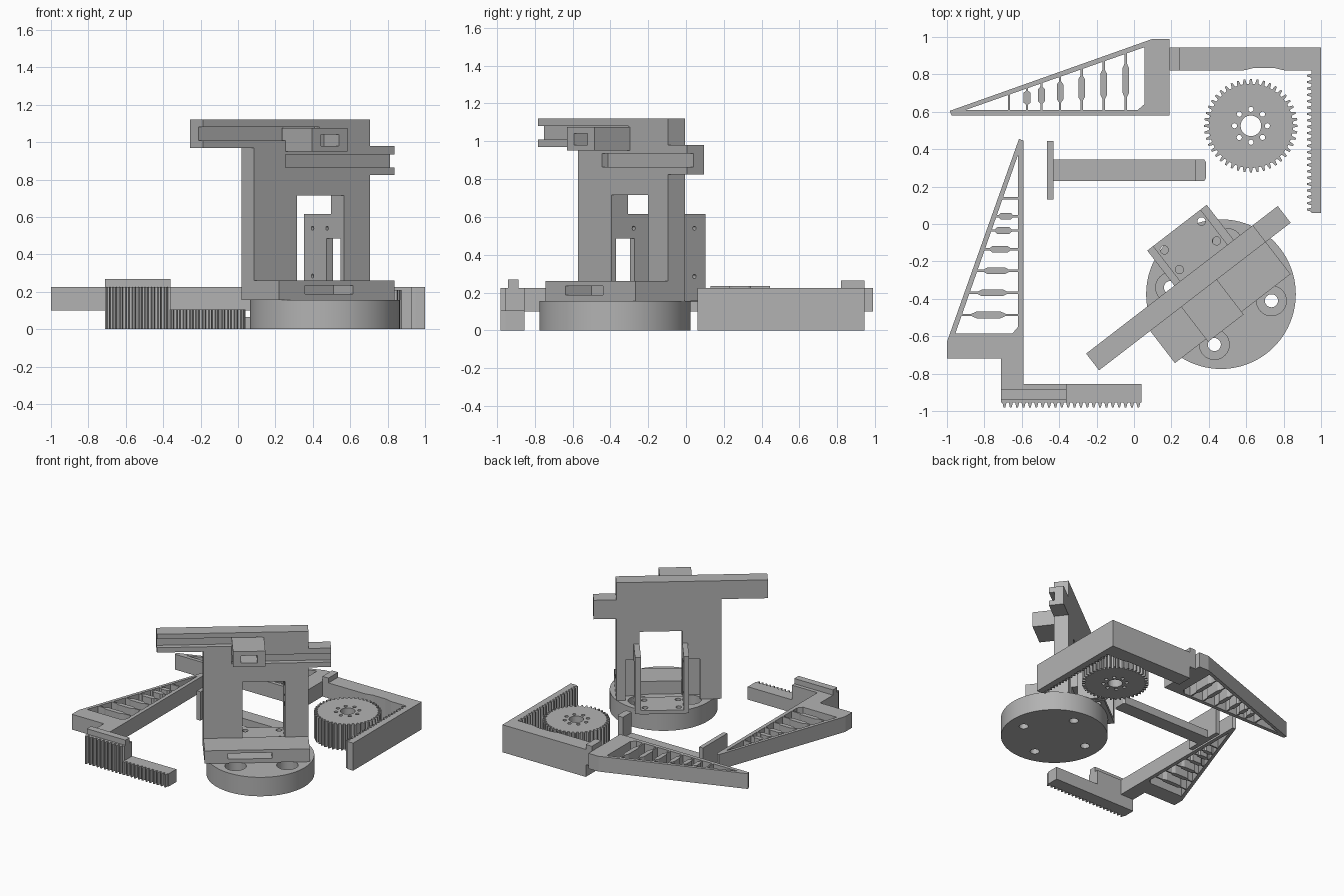
import bpy, bmesh, math
from mathutils import Matrix, Vector

if "Cube" in bpy.data.objects:
    bpy.data.objects.remove(bpy.data.objects["Cube"])

grey = bpy.data.materials.new("plain grey")
grey.diffuse_color = (0.45, 0.45, 0.45, 1)
grey.use_nodes = True
grey.node_tree.nodes["Principled BSDF"].inputs["Base Color"].default_value = grey.diffuse_color


def prism(name, pts, z0, z1):
    """Extrude a flat outline between two heights."""
    bm = bmesh.new()
    face = bm.faces.new([bm.verts.new((x, y, z0)) for x, y in pts])
    top = bmesh.ops.extrude_face_region(bm, geom=[face])["geom"]
    bmesh.ops.translate(bm, vec=(0, 0, z1 - z0),
                        verts=[g for g in top if isinstance(g, bmesh.types.BMVert)])
    bmesh.ops.recalc_face_normals(bm, faces=bm.faces)
    mesh = bpy.data.meshes.new(name)
    bm.to_mesh(mesh)
    bm.free()
    mesh.materials.append(grey)
    ob = bpy.data.objects.new(name, mesh)
    bpy.context.collection.objects.link(ob)
    return ob


def box(name, x0, x1, y0, y1, z0, z1):
    return prism(name, [(x0, y0), (x1, y0), (x1, y1), (x0, y1)], z0, z1)


def ring(cx, cy, r, n):
    return [(cx + r * math.cos(2 * math.pi * i / n), cy + r * math.sin(2 * math.pi * i / n))
            for i in range(n)]


def pin(cx, cy, r, z0, z1, n=24):
    return prism("cutter", ring(cx, cy, r, n), z0, z1)


def side_pin(y, z, r):
    """Cutter cylinder running along x."""
    ob = pin(0, 0, r, -0.5, 0.5, 12)
    ob.data.transform(Matrix.Translation((0, y, z)) @ Matrix.Rotation(math.pi / 2, 4, 'Y'))
    return ob


def combine(ob, others, op='DIFFERENCE'):
    """Apply booleans and delete the helper objects."""
    bpy.context.view_layer.objects.active = ob
    for other in others:
        mod = ob.modifiers.new("bool", 'BOOLEAN')
        mod.operation, mod.object, mod.solver = op, other, 'EXACT'
        bpy.ops.object.modifier_apply(modifier=mod.name)
        bpy.data.objects.remove(other)
    return ob


def smooth(ob):
    bpy.ops.object.select_all(action='DESELECT')
    bpy.context.view_layer.objects.active = ob
    ob.select_set(True)
    bpy.ops.object.shade_smooth_by_angle(angle=math.radians(25))


# Round base with four counterbored holes
CX, CY = 0.465, -0.375
base = prism("round_base", ring(CX, CY, 0.40, 96), 0, 0.155)
cuts = []
for k in range(4):
    a = math.radians(-7.5 + 90 * k)
    hx, hy = CX + 0.272 * math.cos(a), CY + 0.272 * math.sin(a)
    cuts += [pin(hx, hy, 0.035, -0.1, 0.3), pin(hx, hy, 0.08, 0.07, 0.3, 32)]
smooth(combine(base, cuts))

# Tower, built square to its own axes and turned afterwards
WL, WR, WF, WB = -0.42, 0.36, 0.075, 0.188
wall = box("tower_wall", WL, WR, WF, WB, 0.155, 0.97)
top_bar = box("top_bar", -0.765, WR, WF, WB, 0.97, 1.12)
side_bar = box("side_bar", -0.25, 0.528, WF, WB, 0.825, 0.98)
foot = box("tower_foot", WL, WR, -0.142, WF + 0.01, 0.155, 0.26)
combine(wall, [top_bar, side_bar], 'UNION')
combine(wall, [
    box("cutter", -0.13, 0.187, 0, 0.3, 0.1, 0.715),            # doorway
    box("cutter", -0.26, 0.29, 0.105, 0.3, 0.1, 0.485),         # rear pocket
    box("cutter", -0.9, 0.02, 0, WF + 0.041, 1.01, 1.08),       # upper groove
    box("cutter", -0.21, 0.7, 0, WF + 0.041, 0.865, 0.935),     # lower groove
])
combine(foot, [box("cutter", -0.245, 0.08, -0.3, 0.03, 0.188, 0.235)])
slider = box("slider_block", -0.21, 0.03, -0.16, WF + 0.03, 0.95, 1.075)
combine(slider, [box("cutter", -0.15, -0.03, -0.3, -0.03, 0.98, 1.04)])
tower = [wall, foot, slider]

# Motor bracket: two drilled cheeks and a floor
for side, u0, u1 in (("left", -0.17, -0.13), ("right", 0.187, 0.231)):
    cheek = box(side + "_cheek", u0, u1, WB, 0.425, 0.155, 0.615)
    combine(cheek, [box("cutter", -0.5, 0.5, 0.1, 0.23, 0.18, 0.485)]
            + [side_pin(v, z, 0.011) for v, z in ((0.225, 0.54), (0.352, 0.54), (0.352, 0.285))])
    tower.append(cheek)
floor = box("bracket_floor", -0.15, 0.2, WB, 0.425, 0.15, 0.18)
combine(floor, [pin(u, v, 0.022, 0, 0.3, 16) for u in (-0.096, 0.155) for v in (0.24, 0.372)])
tower.append(floor)
turn = Matrix.Translation((CX, CY, 0)) @ Matrix.Rotation(math.radians(37.6), 4, 'Z')
for ob in tower:
    ob.data.transform(turn)

# Gear
GX, GY, TEETH = 0.625, 0.525, 44
outline = []
for i in range(TEETH):
    for f, r in ((-0.30, 0.225), (-0.14, 0.250), (0.14, 0.250), (0.30, 0.225)):
        a = 2 * math.pi * (i + f) / TEETH
        outline.append((GX + r * math.cos(a), GY + r * math.sin(a)))
gear = prism("gear", outline, 0, 0.21)
combine(gear, [pin(GX, GY, 0.055, -0.1, 0.4, 32)]
        + [pin(x, y, 0.014, -0.1, 0.4, 12) for x, y in ring(GX, GY, 0.088, 8)])


def teeth(start, end, n):
    """Zigzag of (position along rack, height 0..1) for n teeth."""
    p = (end - start) / n
    return [(start + p * (i + f), h) for i in range(n)
            for f, h in ((0.18, 0), (0.36, 1), (0.64, 1), (0.82, 0))]


# Upper rack arm, an L with teeth facing the gear
arm = [(0.19, 0.945), (1.0, 0.945), (1.0, 0.06), (0.95, 0.06)]
arm += [(0.95 - 0.024 * h, t) for t, h in teeth(0.06, 0.81, 22)]
arm += [(0.95, 0.82), (0.81, 0.82), (0.75, 0.834), (0.64, 0.834), (0.58, 0.82), (0.19, 0.82)]
upper_arm = prism("upper_rack_arm", arm, 0, 0.225)
chamfer = prism("cutter", [(0.26, 0.92), (0.26, 0.96), (0.21, 0.96)], 0, 1.0)
chamfer.data.transform(Matrix(((0, 0, 1, 0.1), (0, 1, 0, 0), (1, 0, 0, 0), (0, 0, 0, 1))))
bm = bmesh.new()
bm.from_mesh(chamfer.data)
bmesh.ops.recalc_face_normals(bm, faces=bm.faces)
bm.to_mesh(chamfer.data)
bm.free()
combine(upper_arm, [chamfer, box("cutter", 0.1, 0.245, 0.7, 1.0, -0.1, 0.1)])
box("upper_arm_stop", 0.19, 0.245, 0.82, 0.945, 0.10, 0.265)

# Lower rack arm with a tall toothed half and a guide ridge
for name, x1, n, z0, z1 in (("lower_rack", 0.04, 22, 0, 0.105),
                            ("lower_rack_tall", -0.36, 10, 0.105, 0.225)):
    pts = [(x1, -0.955), (x1, -0.855), (-0.71, -0.855), (-0.71, -0.955)]
    pts += [(t, -0.955 - 0.025 * h) for t, h in teeth(-0.71, -0.71 + n * 0.0341, n)]
    prism(name, pts, z0, z1)
box("guide_ridge", -0.71, -0.36, -0.94, -0.885, 0.225, 0.268)
box("lower_arm_link", -0.71, -0.59, -0.86, -0.70, 0.10, 0.225)


# Two ribbed fingers, the second a mirrored copy of the first
def finger(name, place):
    def part(pts, label):
        return prism(label, [place(x, y) for x, y in pts], 0.10, 0.225)

    body = part([(-0.985, 0.605), (-0.975, 0.58), (0.19, 0.58), (0.19, 0.99), (0.10, 0.99)], name)
    hole = prism("cutter", [place(x, y) for x, y in
                            [(-0.90, 0.61), (0.02, 0.61), (0.055, 0.64), (0.055, 0.945)]], 0, 0.4)
    combine(body, [hole])
    for i, x in enumerate((-0.668, -0.572, -0.495, -0.395, -0.28, -0.162, -0.044)):
        top = 0.625 + (x + 0.90) * 0.351
        lo, hi = 0.6, top
        mid, h = (0.61 + top) / 2, (top - 0.61) * 0.29
        w, s = 0.006, (0.006 if i == 0 else 0.018)
        k = h * 0.7
        right = [(x + w, lo), (x + w, mid - h), (x + s, mid - k),
                 (x + s, mid + k), (x + w, mid + h), (x + w, hi)]
        part(right + [(2 * x - a, b) for a, b in reversed(right)], f"{name}_rib_{i + 1}")


finger("upper_finger", lambda x, y: (x, y))
finger("lower_finger", lambda x, y: (-0.01 - y, -0.53 - x))

# Sliding T-shaped pusher with an upright hook at its end
box("pusher_plate", -0.465, -0.43, 0.13, 0.445, 0, 0.235)
box("pusher_bar", -0.43, 0.33, 0.23, 0.345, 0, 0.065)
prism("pusher_hook", [(0.33, 0.23), (0.375, 0.23), (0.385, 0.245), (0.385, 0.33),
                      (0.375, 0.345), (0.33, 0.345)], 0, 0.235)
